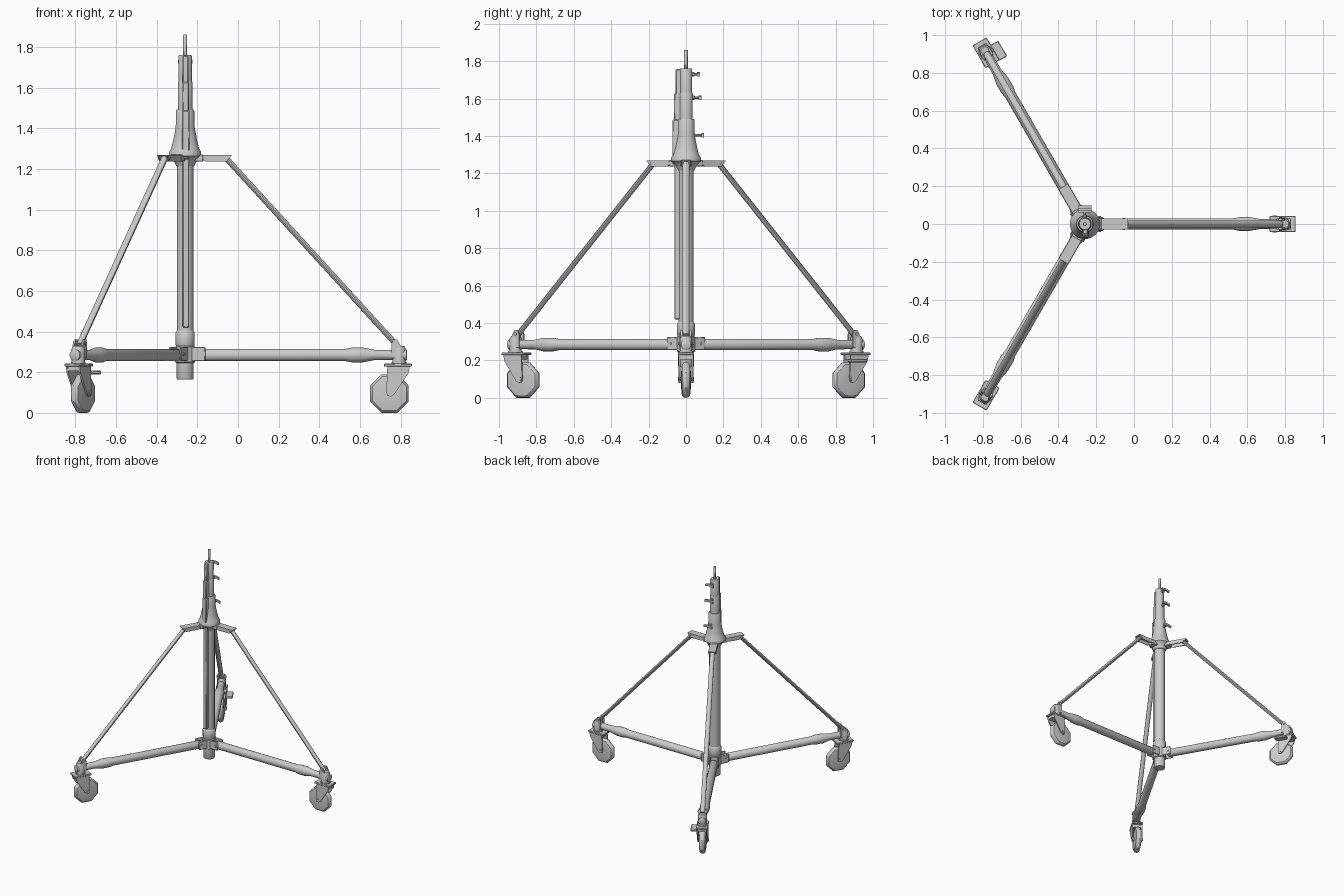
import bpy, bmesh
from math import pi, radians, cos, sin
from mathutils import Matrix, Vector

if "Cube" in bpy.data.objects:
    bpy.data.objects.remove(bpy.data.objects["Cube"])

CENTRE = Matrix.Translation((-0.26, 0, 0))
AX_X = Matrix.Rotation(pi / 2, 4, 'Y')      # lathe axis -> +x
AX_Y = Matrix.Rotation(-pi / 2, 4, 'X')     # lathe axis -> +y


def move(x, y, z):
    return Matrix.Translation((x, y, z))


def finish(bm, name, places, local=Matrix(), bevel=0):
    """Turn a bmesh into one object per placement matrix, sharing the mesh."""
    bmesh.ops.transform(bm, matrix=local, verts=bm.verts)
    bmesh.ops.recalc_face_normals(bm, faces=bm.faces)
    me = bpy.data.meshes.new(name)
    for f in bm.faces:
        f.smooth = True
    bm.to_mesh(me)
    bm.free()
    me.set_sharp_from_angle(angle=radians(35))
    for m in places:
        ob = bpy.data.objects.new(name, me)
        bpy.context.collection.objects.link(ob)
        ob.matrix_world = m
        if bevel:
            b = ob.modifiers.new("bevel", 'BEVEL')
            b.width, b.segments = bevel, 1


def lathe(name, profile, places, local=Matrix(), sides=16):
    """Revolve (radius, height) points about z, closing both ends."""
    bm = bmesh.new()
    rings = []
    for r, h in profile:
        rings.append([bm.verts.new((r * cos(2 * pi * (i + .5) / sides),
                                    r * sin(2 * pi * (i + .5) / sides), h))
                      for i in range(sides)])
    for a, b in zip(rings, rings[1:]):
        for i in range(sides):
            j = (i + 1) % sides
            bm.faces.new((a[i], a[j], b[j], b[i]))
    bm.faces.new(rings[0])
    bm.faces.new(rings[-1])
    finish(bm, name, places, local)


def box(name, x, y, z, places, bevel=0):
    """Box from (min, max) ranges."""
    bm = bmesh.new()
    bmesh.ops.create_cube(bm, size=1)
    for v in bm.verts:
        for k, rng in enumerate((x, y, z)):
            v.co[k] = rng[0] if v.co[k] < 0 else rng[1]
    finish(bm, name, places, bevel=bevel)


def plate(name, pts, y0, y1, places):
    """Extrude an xz outline from y0 to y1."""
    bm = bmesh.new()
    f = bm.faces.new([bm.verts.new((x, y0, z)) for x, z in pts])
    ext = bmesh.ops.extrude_face_region(bm, geom=[f])
    vs = [g for g in ext['geom'] if isinstance(g, bmesh.types.BMVert)]
    bmesh.ops.translate(bm, vec=(0, y1 - y0, 0), verts=vs)
    finish(bm, name, places)


LEGS = [CENTRE @ Matrix.Rotation(radians(a), 4, 'Z') for a in (0, 120, 240)]
MID = [CENTRE]

# Central column: foot, sleeve, main tube
lathe("column_foot", [(.040, .165), (.043, .17), (.043, .26)], MID)
lathe("column_hub", [(.043, .245), (.05, .25), (.05, .325), (.043, .33)], MID)
lathe("column_sleeve", [(.043, .325), (.048, .335), (.048, .395), (.041, .405)], MID)
lathe("main_tube", [(.041, .32), (.041, 1.27)], MID)
box("main_tube_rib", (-.012, .02), (-.062, -.03), (.42, 1.25), MID, .004)

# Flared collar and telescoping sections
lathe("collar", [(.045, 1.215), (.055, 1.235), (.062, 1.25), (.08, 1.265), (.08, 1.285),
                 (.070, 1.30), (.060, 1.34), (.052, 1.38), (.047, 1.41), (.046, 1.485),
                 (.042, 1.492)], MID, sides=20)
lathe("middle_tube", [(.036, 1.48), (.037, 1.625), (.034, 1.632)], MID)
lathe("top_tube", [(.033, 1.62), (.034, 1.755), (.030, 1.762)], MID)
lathe("spigot", [(.010, 1.75), (.010, 1.858), (.008, 1.861)], MID, sides=10)
box("collar_clamp", (-.015, .022), (-.073, -.03), (1.25, 1.488), MID, .005)
box("middle_clamp", (-.014, .018), (-.065, -.02), (1.48, 1.628), MID, .005)
box("top_clamp", (-.012, .016), (-.055, -.02), (1.62, 1.758), MID, .005)

# Wing knobs on the back of each section
for z, reach in ((1.73, .072), (1.605, .08), (1.405, .095)):
    lathe("knob_shaft", [(.012, .03), (.012, .045), (.007, .047), (.007, reach)],
          MID, move(0, 0, z) @ AX_Y, 10)
    plate("knob_wing", [(-.036, z - .012), (-.036, z + .006), (-.012, z + .012),
                        (.012, z + .012), (.036, z + .006), (.036, z - .012),
                        (.012, z - .004), (-.012, z - .004)], reach - .012, reach + .002, MID)

# Upper brackets: channel holding each strut
box("bracket_lug", (.04, .09), (-.03, .03), (1.236, 1.272), LEGS, .004)
for s in (-1, 1):
    plate("bracket_cheek", [(.06, 1.268), (.228, 1.268), (.205, 1.238), (.10, 1.238)],
          s * .022, s * .028, LEGS)
box("bracket_top", (.06, .228), (-.028, .028), (1.264, 1.27), LEGS)
lathe("bracket_pin", [(.007, -.033), (.007, .033)], LEGS, move(.205, 0, 1.254) @ AX_Y, 8)

# Diagonal struts
a, b = Vector((.20, 0, 1.255)), Vector((1.04, 0, .335))
d = b - a
rot = Matrix.Rotation(d.angle(Vector((0, 0, 1))), 4, 'Y')
lathe("strut", [(1, 0), (1, d.length)], LEGS,
      Matrix.Translation(a) @ rot @ Matrix.Diagonal((.014, .018, 1, 1)), 12)

# Horizontal legs with swollen joint near the end
lathe("leg_tube", [(.026, .07), (.031, .08), (.031, .79), (.037, .82), (.037, .875),
                   (.026, .93), (.025, 1.06)], LEGS, move(0, 0, .285) @ AX_X)
for s in (-1, 1):
    box("leg_hinge", (.03, .10), (s * .026, s * .036), (.255, .325), LEGS, .004)
lathe("leg_hinge_pin", [(.009, -.042), (.009, .042)], LEGS, move(.078, 0, .29) @ AX_Y, 8)

# Outer joint with strut clevis
lathe("joint_barrel", [(.030, .245), (.034, .25), (.034, .315), (.026, .33)],
      LEGS, move(1.052, 0, 0), 12)
lathe("joint_cap", [(.029, 1.04), (.029, 1.088), (.022, 1.092)], LEGS,
      move(0, 0, .285) @ AX_X, 12)
for s in (-1, 1):
    plate("strut_clevis", [(1.015, .27), (1.06, .27), (1.06, .33), (1.043, .362),
                           (1.024, .362), (1.015, .34)], s * .019, s * .029, LEGS)
lathe("clevis_pin", [(.008, -.036), (.008, .036)], LEGS, move(1.036, 0, .342) @ AX_Y, 8)

# Casters: plate, fork, wheel
box("caster_plate", (.978, 1.116), (-.043, .043), (.228, .242), LEGS, .003)
lathe("caster_stem", [(.03, .21), (.038, .22), (.038, .25)], LEGS, move(1.052, 0, 0), 12)
box("fork_crown", (1.0, 1.1), (-.038, .038), (.205, .23), LEGS)
for s in (-1, 1):
    plate("fork_side", [(.995, .23), (1.106, .23), (1.098, .195), (1.028, .09),
                        (1.012, .08), (.994, .085), (.99, .105)],
          s * .030, s * .039, LEGS)
R = .095 / cos(pi / 8)
lathe("wheel", [(.03, -.026), (.065, -.025), (R * .88, -.021), (R * .97, -.012), (R, 0),
                (R * .97, .012), (R * .88, .021), (.065, .025), (.03, .026)],
      LEGS, move(1.005, 0, .095) @ AX_Y, 8)
lathe("axle", [(.012, -.044), (.012, .044)], LEGS, move(1.005, 0, .1) @ AX_Y, 8)

# Brake pedal on one caster
box("brake_pedal", (.975, 1.07), (-.088, -.036), (.19, .208), LEGS[1:2], .004)
